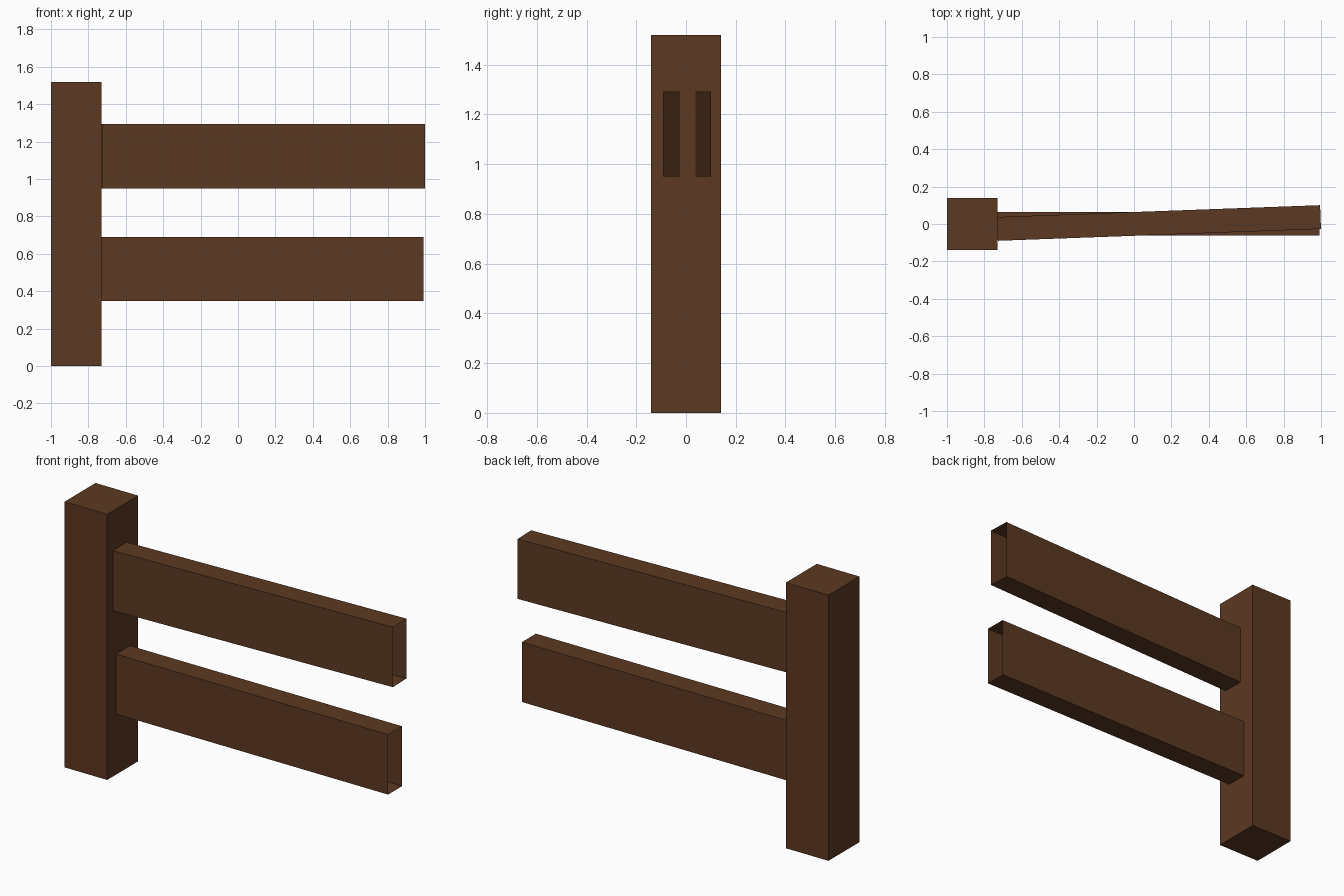
import bpy, bmesh, math
from mathutils import Matrix, Vector

if "Cube" in bpy.data.objects:
    bpy.data.objects.remove(bpy.data.objects["Cube"])

wood = bpy.data.materials.new("dark brown wood")
wood.diffuse_color = (0.107, 0.041, 0.016, 1)
wood.use_nodes = True
wood.node_tree.nodes["Principled BSDF"].inputs["Base Color"].default_value = wood.diffuse_color


def box(name, lo, hi, open_ends=False, turn=0.0):
    """Box between two corners, optionally open at both x ends and turned about z."""
    lo, hi = Vector(lo), Vector(hi)
    bm = bmesh.new()
    bmesh.ops.create_cube(bm, size=1)
    bmesh.ops.scale(bm, vec=hi - lo, verts=bm.verts)
    bmesh.ops.translate(bm, vec=(lo + hi) / 2, verts=bm.verts)
    if open_ends:
        ends = [f for f in bm.faces if abs(f.normal.x) > 0.9]
        bmesh.ops.delete(bm, geom=ends, context='FACES_ONLY')
    bmesh.ops.rotate(bm, matrix=Matrix.Rotation(turn, 3, 'Z'), verts=bm.verts)
    mesh = bpy.data.meshes.new(name)
    bm.to_mesh(mesh)
    bm.free()
    mesh.materials.append(wood)
    obj = bpy.data.objects.new(name, mesh)
    bpy.context.collection.objects.link(obj)
    return obj


# Square upright post
box("post", (-1, -0.14, 0), (-0.73, 0.14, 1.52))

# Hollow rails, open at the free end; the upper one is slightly askew
box("lower_rail", (-0.73, -0.061, 0.347), (0.993, 0.065, 0.69), True)
box("upper_rail", (-0.731, -0.063, 0.95), (0.998, 0.064, 1.293), True,
    math.radians(2.1))
